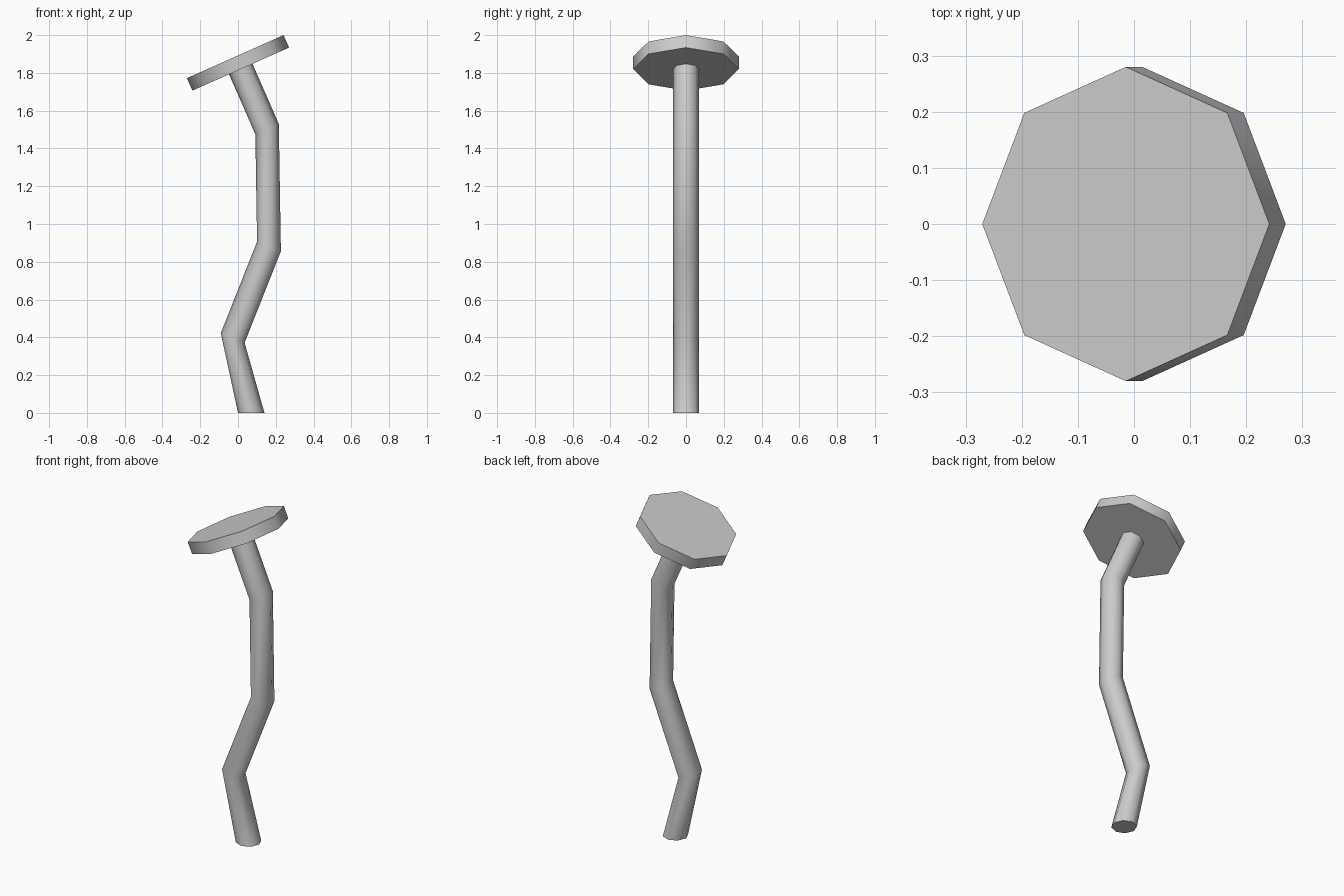
import bpy, bmesh
from math import radians, sin, cos, pi

if "Cube" in bpy.data.objects:
    bpy.data.objects.remove(bpy.data.objects["Cube"])

SIDES = 8


def tube(name, rings):
    """Loft octagonal rings (x, z, radius, tilt in degrees) with capped ends."""
    bm = bmesh.new()
    loops = []
    for x, z, r, tilt in rings:
        t = radians(tilt)
        loops.append([bm.verts.new((x + r * cos(a) * cos(t), r * sin(a), z + r * cos(a) * sin(t)))
                      for a in (2 * pi * i / SIDES for i in range(SIDES))])
    for low, high in zip(loops, loops[1:]):
        for i in range(SIDES):
            j = (i + 1) % SIDES
            bm.faces.new((low[i], low[j], high[j], high[i]))
    bm.faces.new(loops[0][::-1])
    bm.faces.new(loops[-1])
    mesh = bpy.data.meshes.new(name)
    bm.to_mesh(mesh)
    bm.free()
    obj = bpy.data.objects.new(name, mesh)
    bpy.context.collection.objects.link(obj)
    # Round sides stay smooth, cap edges stay sharp
    bpy.ops.object.select_all(action='DESELECT')
    obj.select_set(True)
    bpy.context.view_layer.objects.active = obj
    bpy.ops.object.shade_smooth_by_angle(angle=radians(50))
    return obj


# Crooked stem, each bend ring tilted in the xz plane
tube("stem", [
    (0.07, 0.0, 0.07, 0),
    (-0.028, 0.397, 0.068, -22),
    (0.164, 0.881, 0.068, -22),
    (0.154, 1.502, 0.068, 24),
    (0.0135, 1.823, 0.068, 24),
])

# Tilted octagonal head plate
TILT = 24
HALF = 0.036
dx, dz = HALF * sin(radians(TILT)), HALF * cos(radians(TILT))
tube("head_plate", [
    (dx, 1.853 - dz, 0.28, TILT),
    (-dx, 1.853 + dz, 0.28, TILT),
])
